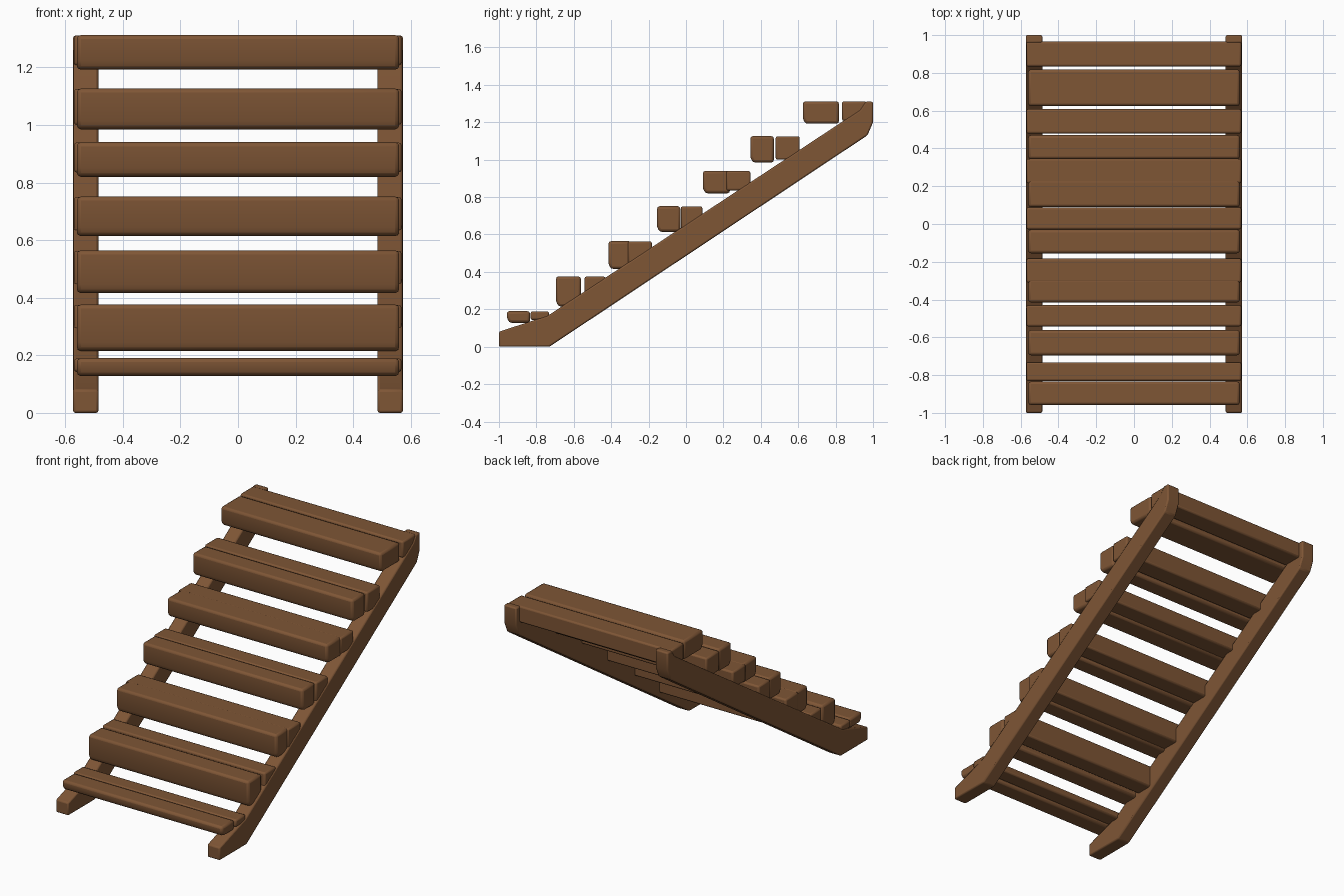
import bpy, bmesh

if "Cube" in bpy.data.objects:
    bpy.data.objects.remove(bpy.data.objects["Cube"])

wood = bpy.data.materials.new("brown wood")
wood.diffuse_color = (0.21, 0.092, 0.036, 1)
wood.use_nodes = True
wood.node_tree.nodes["Principled BSDF"].inputs["Base Color"].default_value = wood.diffuse_color


def finish(name, bm, bevel):
    """Turn a bmesh into a softly worn timber piece."""
    bmesh.ops.recalc_face_normals(bm, faces=bm.faces)
    me = bpy.data.meshes.new(name)
    bm.to_mesh(me)
    bm.free()
    me.materials.append(wood)
    ob = bpy.data.objects.new(name, me)
    bpy.context.collection.objects.link(ob)
    mod = ob.modifiers.new("worn edges", 'BEVEL')
    mod.width = bevel
    mod.segments = 2
    mod.limit_method = 'ANGLE'
    bpy.ops.object.select_all(action='DESELECT')
    bpy.context.view_layer.objects.active = ob
    ob.select_set(True)
    bpy.ops.object.shade_smooth_by_angle()
    return ob


def prism(name, profile, x0, x1, bevel):
    """Extrude a (y, z) profile along x."""
    bm = bmesh.new()
    face = bm.faces.new([bm.verts.new((x0, y, z)) for y, z in profile])
    ext = bmesh.ops.extrude_face_region(bm, geom=[face])
    moved = [v for v in ext["geom"] if isinstance(v, bmesh.types.BMVert)]
    bmesh.ops.translate(bm, verts=moved, vec=(x1 - x0, 0, 0))
    return finish(name, bm, bevel)


# Two sloping side beams with flat feet and cut-off tops
beam = [(-1, 0), (-0.73, 0), (0.97, 1.13), (1, 1.2), (1, 1.31),
        (0.96, 1.31), (0.93, 1.265), (-0.74, 0.165), (-1, 0.08)]
for side, x0, x1 in (("left", -0.573, -0.485), ("right", 0.485, 0.573)):
    prism(side + "_beam", beam, x0, x1, 0.008)

# Treads: front plank y range, back plank y range, bottom, top
treads = [
    (-0.958, -0.834, -0.831, -0.732, 0.128, 0.19),
    (-0.695, -0.562, -0.542, -0.43, 0.215, 0.376),
    (-0.415, -0.29, -0.31, -0.183, 0.416, 0.564),
    (-0.155, -0.03, -0.028, 0.088, 0.614, 0.751),
    (0.09, 0.235, 0.215, 0.345, 0.82, 0.94),
    (0.344, 0.47, 0.479, 0.608, 0.985, 1.126),
    (0.625, 0.818, 0.834, 0.966, 1.192, 1.312),
]
for i, (f0, f1, b0, b1, z0, z1) in enumerate(treads, 1):
    front = [(f0 + 0.012, z0), (f1, z0), (f1, z1), (f0, z1), (f0, z0 + 0.03)]
    prism(f"tread_{i}_front_plank", front, -0.56, 0.56, 0.014)
    zb = z0 + 0.015
    back = [(b0, zb), (b1, zb), (b1, z1 - 0.001), (b0, z1 - 0.001)]
    prism(f"tread_{i}_back_plank", back, -0.57, 0.568, 0.01)
